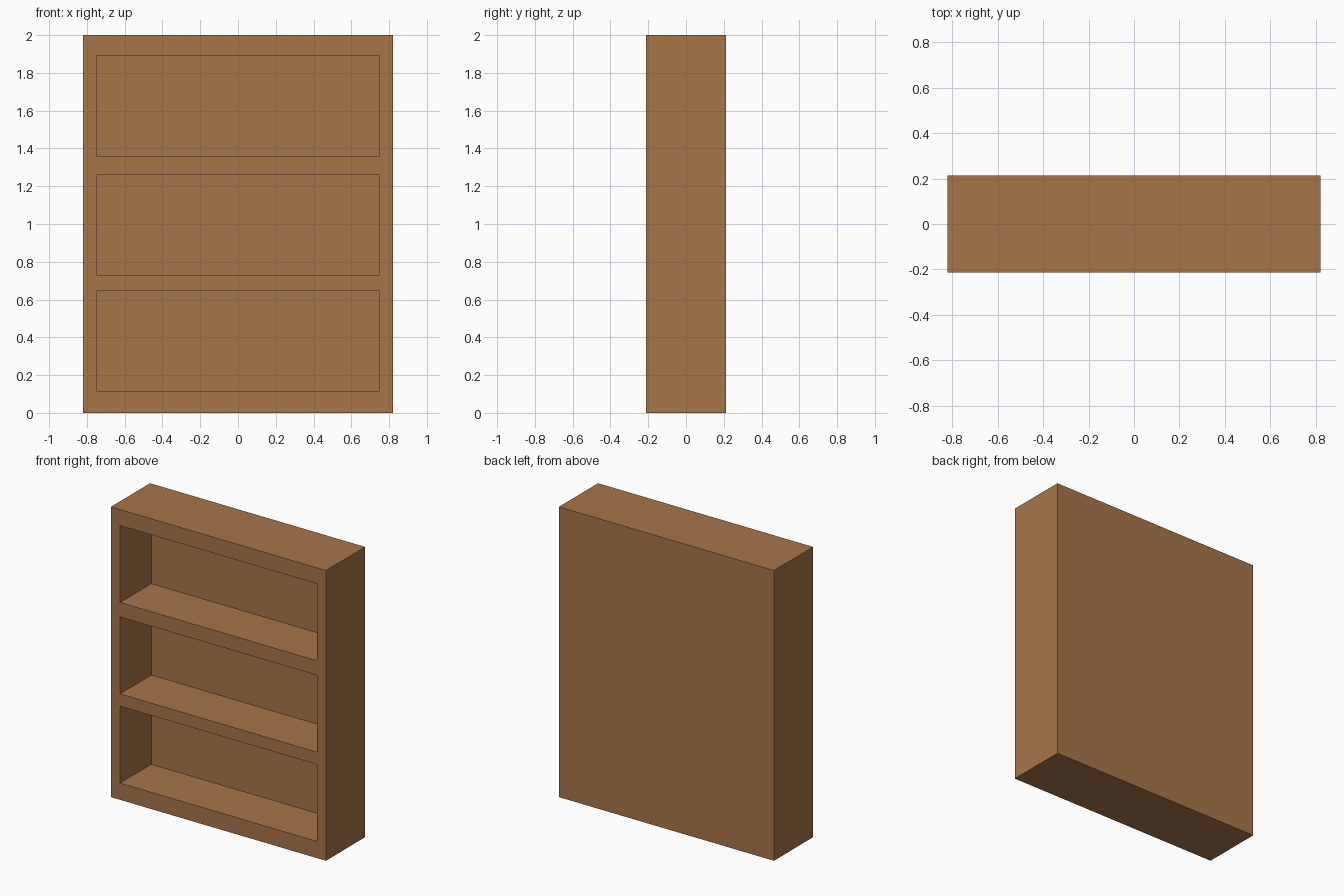
import bpy

if "Cube" in bpy.data.objects:
    bpy.data.objects.remove(bpy.data.objects["Cube"])

W, D, H = 1.64, 0.426, 2.0      # overall width, depth, height
OPEN_W, RECESS = 1.50, 0.34     # bay width and depth

wood = bpy.data.materials.new("warm brown wood")
wood.diffuse_color = (0.392, 0.181, 0.0685, 1)
wood.use_nodes = True
wood.node_tree.nodes["Principled BSDF"].inputs["Base Color"].default_value = wood.diffuse_color


def box(name, x, y, z):
    """Axis-aligned box from (min, max) ranges."""
    bpy.ops.mesh.primitive_cube_add(
        size=1, location=[(r[0] + r[1]) / 2 for r in (x, y, z)])
    ob = bpy.context.object
    ob.name = name
    ob.scale = [r[1] - r[0] for r in (x, y, z)]
    bpy.ops.object.transform_apply(location=True, rotation=False, scale=True)
    ob.data.materials.append(wood)
    return ob


# Solid carcass
case = box("bookcase", (-W / 2, W / 2), (-D / 2, D / 2), (0, H))

# Three open bays cut from the front, leaving shelves and a back panel
for z0, z1 in ((0.115, 0.645), (0.73, 1.26), (1.36, 1.89)):
    cutter = box("bay_cutter", (-OPEN_W / 2, OPEN_W / 2),
                 (-D / 2 - 0.1, -D / 2 + RECESS), (z0, z1))
    cutter.hide_render = True
    bpy.context.view_layer.objects.active = case
    mod = case.modifiers.new("bay", 'BOOLEAN')
    mod.operation = 'DIFFERENCE'
    mod.solver = 'EXACT'
    mod.object = cutter
    bpy.ops.object.modifier_apply(modifier=mod.name)
    bpy.data.objects.remove(cutter)
